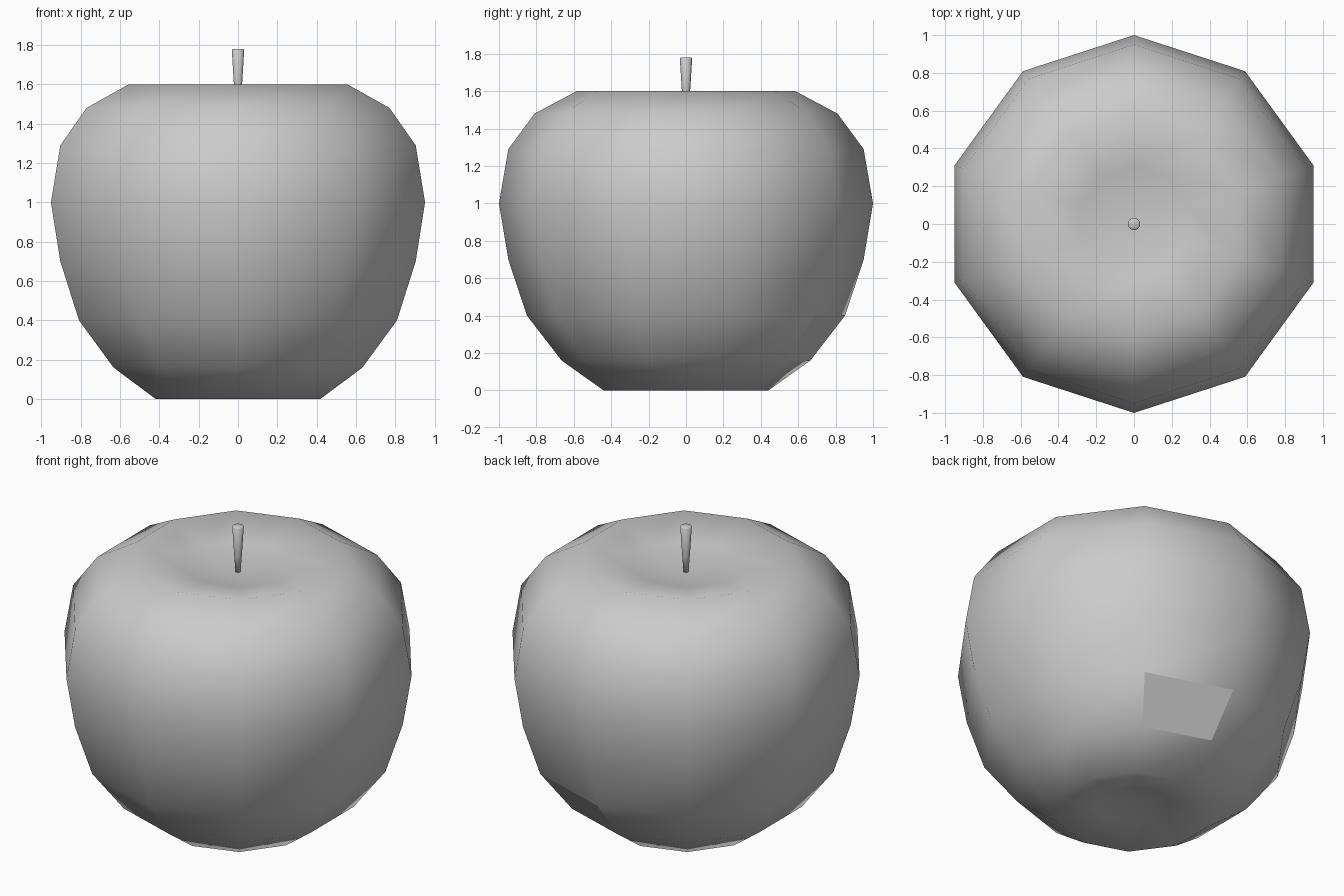
import bpy, bmesh, math

if "Cube" in bpy.data.objects:
    bpy.data.objects.remove(bpy.data.objects["Cube"])


def lathe(name, profile, sides, start):
    """Revolve (radius, z) points around z; radius 0 makes a pole."""
    bm = bmesh.new()
    rings = []
    for r, z in profile:
        n = 1 if r == 0 else sides
        rings.append([bm.verts.new((r * math.cos(start + math.tau * i / sides),
                                    r * math.sin(start + math.tau * i / sides), z))
                      for i in range(n)])
    for a, b in zip(rings, rings[1:]):
        for i in range(sides):
            j = (i + 1) % sides
            quad = [a[i % len(a)], a[j % len(a)], b[j % len(b)], b[i % len(b)]]
            bm.faces.new(list(dict.fromkeys(quad))).smooth = True
    bmesh.ops.recalc_face_normals(bm, faces=bm.faces)
    mesh = bpy.data.meshes.new(name)
    bm.to_mesh(mesh)
    bm.free()
    obj = bpy.data.objects.new(name, mesh)
    bpy.context.collection.objects.link(obj)
    return obj


# Ten-sided fruit body with dimples at both ends
body = lathe("apple_body", [
    (0, 0.07), (0.2, 0.045), (0.44, 0), (0.665, 0.16), (0.85, 0.4), (0.95, 0.7),
    (1.0, 1.0), (0.95, 1.29), (0.81, 1.48), (0.585, 1.6), (0.3, 1.545), (0, 1.5),
], 10, math.pi / 2)

# One flat-shaded facet low on the back right
for f in body.data.polygons:
    c = f.center
    if 0.16 < c.z < 0.4 and c.x > 0 and abs(math.degrees(math.atan2(c.y, c.x)) - 72) < 5:
        f.use_smooth = False

# Tapered stem, narrow at the bottom
stem = lathe("stem", [(0, 1.48), (0.013, 1.48), (0.022, 1.6), (0.033, 1.775), (0.028, 1.78), (0, 1.78)],
             10, math.pi / 2)
